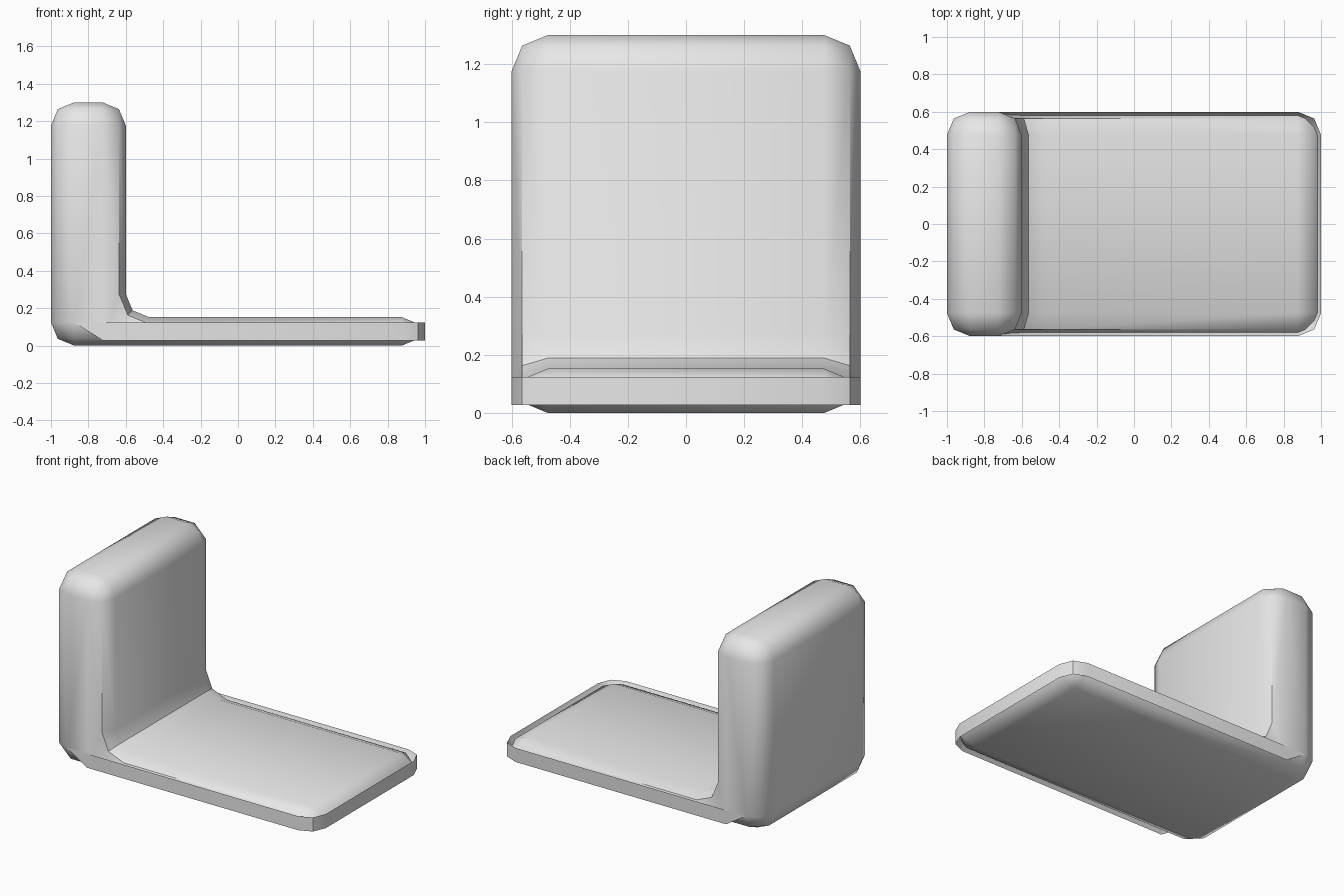
import bpy
import bmesh
import math
from mathutils import Vector

cube = bpy.data.objects.get("Cube")
if cube:
    bpy.data.objects.remove(cube, do_unlink=True)

HALF_LENGTH = 1.0
HALF_WIDTH = 0.6
HEIGHT = 1.3
BACK_FRONT_X = -0.6
SEAT_TOP = 0.152
ROUNDING = 0.124
DIAGONAL = math.sqrt(0.5)

# Plain grey material
grey = bpy.data.materials.new("plain_grey")
grey.use_nodes = True
colour = (0.8, 0.8, 0.8, 1.0)
grey.diffuse_color = colour
for node in grey.node_tree.nodes:
    if node.type == 'BSDF_PRINCIPLED':
        node.inputs["Base Color"].default_value = colour

# L-shaped side profile: thin seat slab with a thick upright back
profile = [Vector(p) for p in (
    (-HALF_LENGTH, 0), (HALF_LENGTH, 0),
    (HALF_LENGTH, SEAT_TOP), (BACK_FRONT_X, SEAT_TOP),
    (BACK_FRONT_X, HEIGHT), (-HALF_LENGTH, HEIGHT),
)]
COUNT = len(profile)

bm = bmesh.new()


def outward(a, b):
    """Outward normal of the profile edge from a to b."""
    d = (b - a).normalized()
    return Vector((d.y, -d.x))


def rounded_corner(i, side):
    """Two-step rounded patch at one profile corner; returns its named vertices."""
    point = profile[i]
    u = outward(profile[i - 1], point)
    v = outward(point, profile[(i + 1) % COUNT])
    convex = u.x * v.y - u.y * v.x > 0
    sign = 1 if convex else -1
    centre = point - sign * ROUNDING * (u + v)
    middle = (u + v) * DIAGONAL
    ridge = ROUNDING * (DIAGONAL if convex else 2 - DIAGONAL)

    def vert(p, depth):
        y = side * (HALF_WIDTH - ROUNDING + ROUNDING * depth)
        return bm.verts.new((p.x, y, p.y))

    start, bend, end = [vert(centre + sign * ROUNDING * d, 0) for d in (u, middle, v)]
    ridge_start, ridge_end = [vert(centre + sign * ridge * d, DIAGONAL) for d in (u, v)]
    inner = vert(point - ROUNDING * (u + v), 1)
    if convex:
        faces = [(start, bend, ridge_start), (bend, end, ridge_end),
                 (bend, ridge_end, ridge_start), (ridge_start, ridge_end, inner)]
    else:
        hub = vert(centre + sign * ridge * middle, DIAGONAL)
        faces = [(start, bend, hub, ridge_start), (bend, end, ridge_end, hub),
                 (ridge_start, hub, ridge_end, inner)]
    for face in faces:
        bm.faces.new(face)
    return {"arc": (start, bend, end), "ridge": (ridge_start, ridge_end), "inner": inner}


# Rims: corner patches, the chamfer strips joining them, and mitred side faces
rims = []
for side in (-1, 1):
    corners = [rounded_corner(i, side) for i in range(COUNT)]
    for i, a in enumerate(corners):
        b = corners[(i + 1) % COUNT]
        bm.faces.new((a["arc"][2], b["arc"][0], b["ridge"][0], a["ridge"][1]))
        bm.faces.new((a["ridge"][1], b["ridge"][0], b["inner"], a["inner"]))
    inner = [c["inner"] for c in corners]
    bm.faces.new(inner[:4])
    bm.faces.new([inner[0]] + inner[3:])
    rims.append([v for c in corners for v in c["arc"]])

# Broad faces running across the width
near, far = rims
for i in range(len(near)):
    j = (i + 1) % len(near)
    bm.faces.new((near[i], near[j], far[j], far[i]))
bmesh.ops.recalc_face_normals(bm, faces=bm.faces[:])

mesh = bpy.data.meshes.new("seat_with_back")
bm.to_mesh(mesh)
bm.free()
mesh.materials.append(grey)

seat = bpy.data.objects.new("seat_with_back", mesh)
bpy.context.collection.objects.link(seat)

# Smooth shading with sharp ridges kept
bpy.ops.object.select_all(action='DESELECT')
seat.select_set(True)
bpy.context.view_layer.objects.active = seat
bpy.ops.object.shade_smooth_by_angle(angle=math.radians(30))
